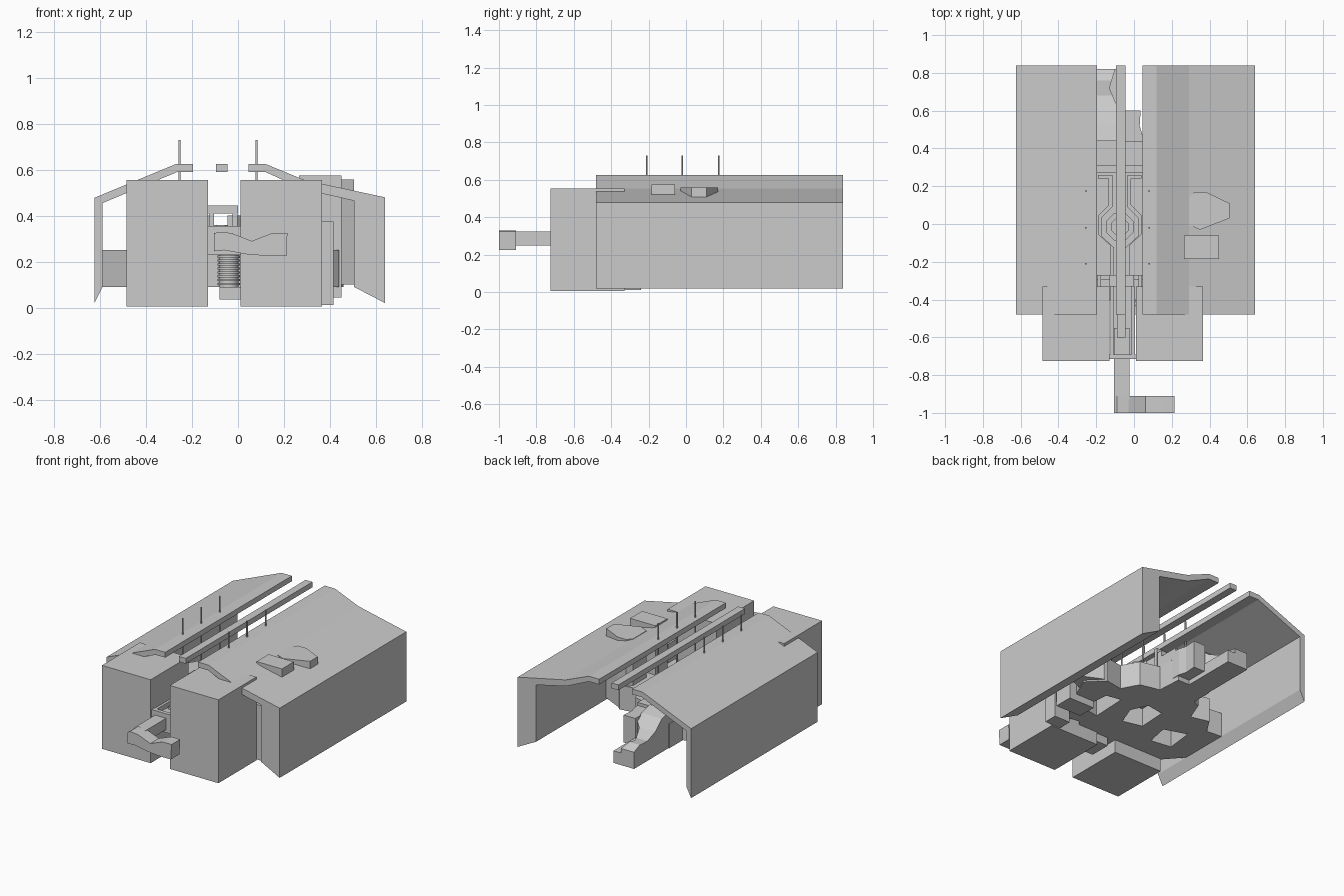
import bpy, bmesh, math
from mathutils import Vector


def prism(name, pts, lo, hi, axis='z'):
    """Extrude a 2D outline along an axis (y: points are x,z; x: points are y,z)."""
    def place(p, d):
        return {'z': (p[0], p[1], d), 'y': (p[0], d, p[1]), 'x': (d, p[0], p[1])}[axis]
    bm = bmesh.new()
    face = bm.faces.new([bm.verts.new(place(p, lo)) for p in pts])
    ext = bmesh.ops.extrude_face_region(bm, geom=[face])
    move = Vector(place((0, 0), hi - lo))
    for v in ext['geom']:
        if isinstance(v, bmesh.types.BMVert):
            v.co += move
    bmesh.ops.recalc_face_normals(bm, faces=bm.faces[:])
    me = bpy.data.meshes.new(name)
    bm.to_mesh(me)
    bm.free()
    ob = bpy.data.objects.new(name, me)
    bpy.context.collection.objects.link(ob)
    return ob


def box(name, x0, x1, y0, y1, z0, z1):
    return prism(name, [(x0, y0), (x1, y0), (x1, y1), (x0, y1)], z0, z1)


def cyl(name, x, y, z0, z1, r, sides, smooth=False):
    pts = [(x + r * math.cos((i + .5) * math.tau / sides),
            y + r * math.sin((i + .5) * math.tau / sides)) for i in range(sides)]
    ob = prism(name, pts, z0, z1)
    if smooth:
        for p in ob.data.polygons:
            p.use_smooth = len(p.vertices) == 4
    return ob


def cut(target, cutter):
    m = target.modifiers.new('cut', 'BOOLEAN')
    m.operation, m.object, m.solver = 'DIFFERENCE', cutter, 'EXACT'
    cutter.hide_render = True
    cutter.hide_set(True)


# Outer shells: thin on the left, thick-walled on the right
prism('left_shell', [(-.195, .625), (-.27, .625), (-.625, .478), (-.625, .02), (-.59, .09),
                     (-.59, .455), (-.265, .59), (-.195, .59)], -.48, .84, 'y')
prism('right_shell', [(.045, .625), (.12, .625), (.29, .555), (.64, .48), (.64, .02),
                      (.505, .09), (.505, .465), (.285, .515), (.12, .59), (.045, .59)],
      -.48, .84, 'y')
box('top_bar', -.095, -.045, -.48, .84, .59, .625)

# Front blocks either side of the receiver
box('left_front_block', -.485, -.13, -.725, -.33, .005, .555)
box('right_front_block', .01, .365, -.725, -.33, .005, .555)
box('right_side_lug', .30, .415, -.33, -.24, .012, .375)

# Blocks that break through the right roof
box('roof_block', .265, .45, -.185, -.06, .045, .575)
prism('roof_pentagon_block', [(.29, -.005), (.35, -.03), (.505, .03), (.505, .11),
                              (.38, .17), (.32, .17), (.29, .14)], .10, .558)

# Irregular inner chassis plate with openings
plate = prism('chassis_plate', [
    (-.20, -.40), (-.33, -.34), (-.485, -.34), (-.59, -.22), (-.59, .11), (-.485, .10),
    (-.42, .20), (-.30, .17), (-.25, .30), (-.20, .32), (-.20, .46), (.04, .46), (.05, .30),
    (.18, .27), (.24, .16), (.36, .18), (.46, .08), (.40, -.06), (.44, -.2), (.32, -.32),
    (.18, -.30), (.08, -.40)], .09, .25)
cut(plate, prism('opening_cutter_centre', [(-.15, -.10), (-.02, -.13), (.03, 0),
                                           (-.02, .11), (-.14, .09)], .0, .21))
cut(plate, prism('opening_cutter_left', [(-.44, -.18), (-.30, -.20), (-.27, -.05),
                                         (-.42, .0)], .0, .3))
cut(plate, prism('opening_cutter_right', [(.14, -.18), (.27, -.16), (.25, .04),
                                          (.15, .06)], .0, .3))

# Guide pins
for x in (-.255, .08):
    for y in (-.21, -.02, .175):
        cyl('guide_pin', x, y, .10, .73, .005, 8, True)

# Mirrored zigzag guide walls around the central octagon
mid = -.075
path = [(.115, .24), (.06, .24), (.06, .10), (.115, .045), (.115, -.055), (.05, -.115), (.05, -.27)]
back = [(.03, -.27), (.03, -.125), (.095, -.065), (.095, .035), (.04, .09), (.04, .26), (.115, .26)]
for s, side in ((-1, 'left'), (1, 'right')):
    prism(side + '_guide_wall', [(mid + s * a, b) for a, b in path + back], .25, .40)
    box(side + '_side_rail', *sorted((mid + s * .10, mid + s * .118)), -.45, -.27, .22, .36)
    box(side + '_gate_post', *sorted((-.065 + s * .04, -.065 + s * .062)), -.33, -.29, .25, .42)
cyl('octagon_base', mid, -.015, .25, .33, .078, 8)
cyl('octagon_cap', mid, -.015, .33, .36, .05, 8)
box('gate_cap', -.13, .0, -.33, -.27, .41, .445)
box('front_crossbar', -.195, .045, -.295, -.27, .25, .345)
box('rear_crossbar', -.195, .045, .27, .31, .25, .36)
box('rear_deck', -.195, .045, .31, .44, .25, .32)

# Receiver, shaft and crank handle
box('receiver', -.125, .005, -.70, -.33, .235, .275)
box('receiver_lip', -.13, .01, -.715, -.69, .23, .355)
for x in (-.125, -.012):
    box('receiver_cheek', x, x + .017, -.70, -.33, .235, .355)
box('inner_slide', -.09, -.045, -.60, -.30, .27, .34)
box('handle_shaft', -.105, -.025, -.93, -.55, .25, .325)
prism('crank_grip', [(-.105, .245), (-.06, .25), (.04, .232), (.13, .225), (.21, .225),
                     (.215, .325), (.15, .325), (.06, .29), (-.03, .325), (-.09, .33),
                     (-.105, .32)], -1.0, -.91, 'y')

# Ribbed roller below the receiver
cyl('roller_core', -.04, -.42, .09, .235, .042, 24, True)
for i in range(8):
    cyl('roller_rib', -.04, -.42, .098 + i * .017, .107 + i * .017, .05, 24, True)
box('roller_foot', -.08, .01, -.48, -.34, .035, .09)

# Tail: sloping smooth-backed prongs at the rear
tail = prism('tail', [(.44, .09), (.82, .09), (.82, .20), (.76, .225), (.68, .22), (.60, .25),
                      (.53, .31), (.44, .33)], -.195, -.045, 'x')
cut(tail, prism('tail_notch_cutter', [(-.03, .85), (-.09, .85), (-.13, .72), (-.08, .60),
                                      (-.03, .56)], .17, .5))
prism('tail_side_lobe', [(-.05, .42), (.0, .40), (.045, .41), (.045, .47), (.03, .52),
                         (.035, .60), (-.05, .60)], .12, .30)
